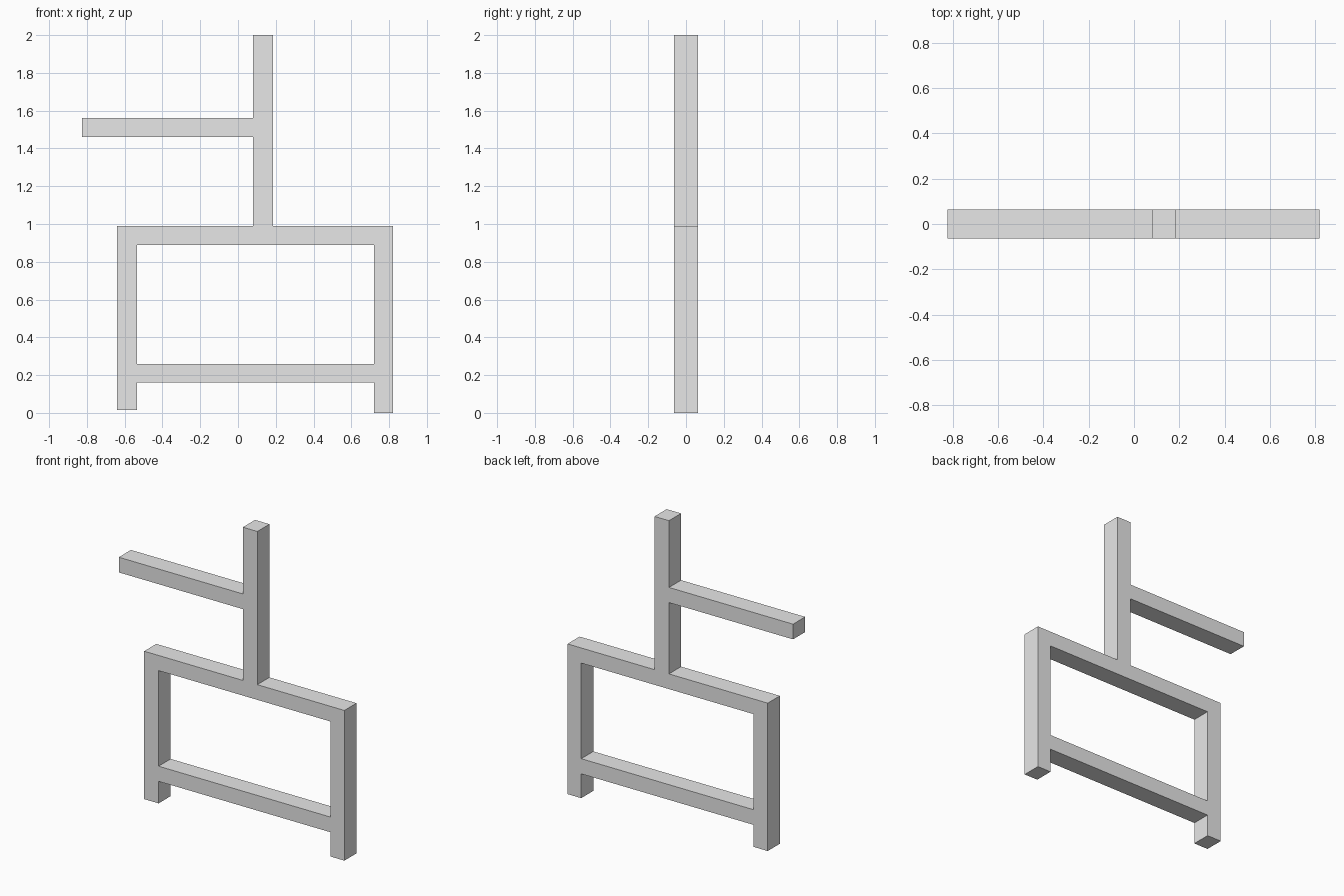
import bpy

cube = bpy.data.objects.get("Cube")
if cube:
    bpy.data.objects.remove(cube, do_unlink=True)

HALF_DEPTH = 0.063

grey = bpy.data.materials.new("light_grey")
grey.use_nodes = True
colour = (0.8, 0.8, 0.8, 1)
grey.diffuse_color = colour
grey.node_tree.nodes["Principled BSDF"].inputs["Base Color"].default_value = colour


def extruded_outline(name, loops):
    """Fill closed loops in the XZ plane, extrude along Y and make a mesh."""
    curve = bpy.data.curves.new(name + "_outline", "CURVE")
    curve.dimensions = "2D"
    curve.fill_mode = "BOTH"
    curve.extrude = HALF_DEPTH
    for loop in loops:
        spline = curve.splines.new("POLY")
        spline.points.add(len(loop) - 1)
        for point, (x, z) in zip(spline.points, loop):
            point.co = (x, z, 0, 1)
        spline.use_cyclic_u = True
    obj = bpy.data.objects.new(name, curve)
    bpy.context.collection.objects.link(obj)
    obj.rotation_euler.x = 1.5707963
    bpy.ops.object.select_all(action="DESELECT")
    obj.select_set(True)
    bpy.context.view_layer.objects.active = obj
    bpy.ops.object.convert(target="MESH")
    obj = bpy.context.object
    bpy.ops.object.transform_apply(location=False, rotation=True, scale=False)
    # Weld the caps to the sides and turn all faces outward
    bpy.ops.object.mode_set(mode="EDIT")
    bpy.ops.mesh.select_all(action="SELECT")
    bpy.ops.mesh.remove_doubles(threshold=0.0001)
    bpy.ops.mesh.normals_make_consistent(inside=False)
    bpy.ops.object.mode_set(mode="OBJECT")
    bpy.ops.object.shade_flat()
    obj.data.materials.clear()
    obj.data.materials.append(grey)
    return obj


# Key lines shared by the bars
left, left_in, right_in, right = -0.64, -0.535, 0.72, 0.82
rail_low, rail_high = 0.16, 0.26
beam_low, beam_high = 0.89, 0.99
post_a, post_b = 0.08, 0.185
arm_end, arm_low, arm_high = -0.825, 1.46, 1.56

# Legs, rail, beam, post and side arm as one outline
silhouette = [
    (left, 0.015), (left_in, 0.015), (left_in, rail_low),
    (right_in, rail_low), (right_in, 0), (right, 0),
    (right, beam_high), (post_b, beam_high), (post_b, 2), (post_a, 2),
    (post_a, arm_high), (arm_end, arm_high), (arm_end, arm_low),
    (post_a, arm_low), (post_a, beam_high), (left, beam_high),
]

# Opening between the legs, rail and beam
opening = [
    (left_in, rail_high), (left_in, beam_low),
    (right_in, beam_low), (right_in, rail_high),
]

extruded_outline("bar_frame", [silhouette, opening])
